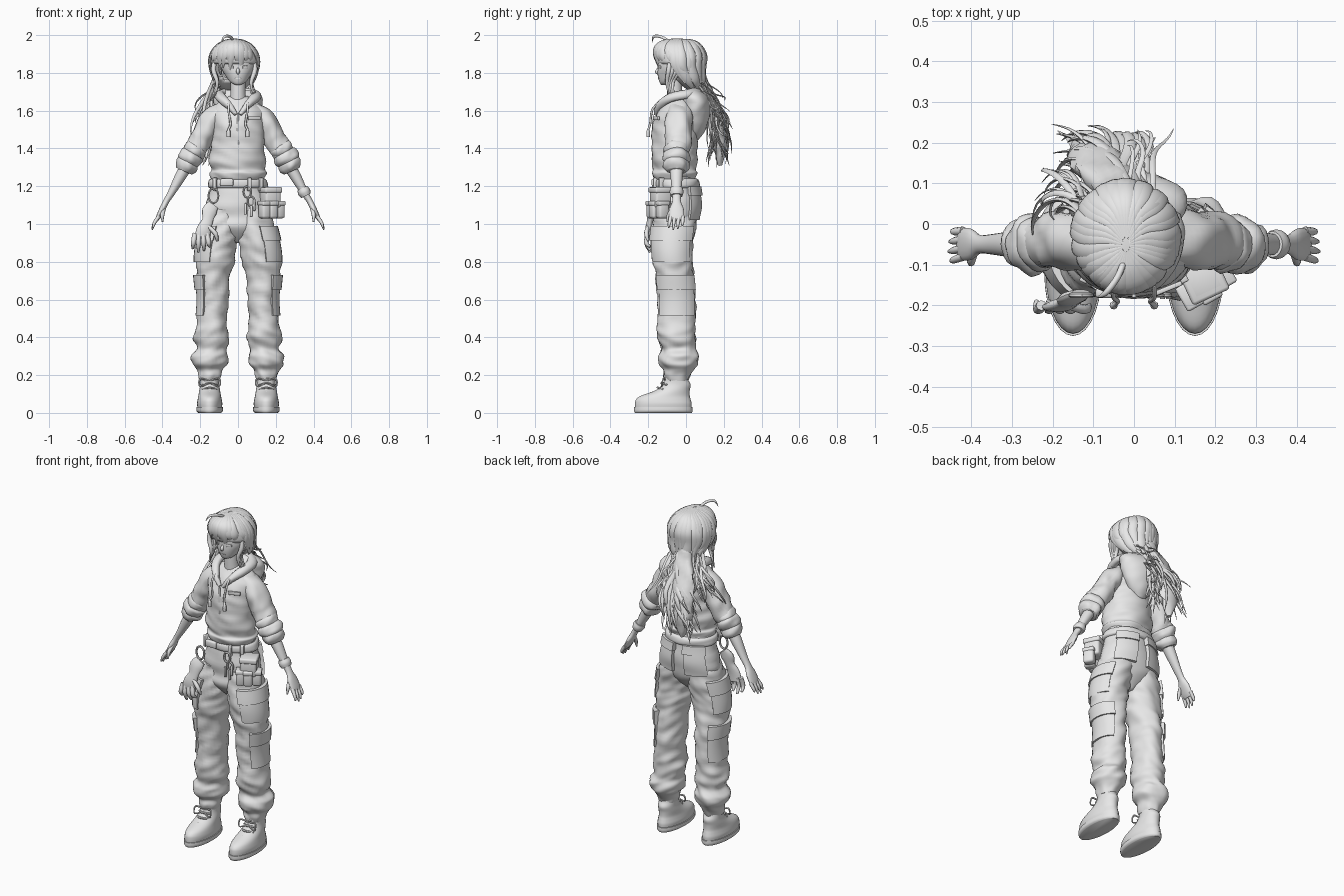
import bpy, bmesh, math, random
from mathutils import Vector, Matrix, noise

random.seed(4)
cube = bpy.data.objects.get("Cube")
if cube:
    bpy.data.objects.remove(cube, do_unlink=True)

grey = bpy.data.materials.new("plain_grey")
grey.use_nodes = True
tone = (.8, .8, .8, 1)
grey.diffuse_color = tone
grey.node_tree.nodes["Principled BSDF"].inputs["Base Color"].default_value = tone

# All modelling happens in hundredths of a unit; finish() scales down.
def finish(name, bm, angle=50):
    bmesh.ops.scale(bm, vec=Vector((.01, .01, .01)), verts=bm.verts)
    bmesh.ops.recalc_face_normals(bm, faces=bm.faces)
    mesh = bpy.data.meshes.new(name)
    bm.to_mesh(mesh)
    bm.free()
    mesh.materials.append(grey)
    mesh.shade_smooth()
    mesh.set_sharp_from_angle(angle=math.radians(angle))
    obj = bpy.data.objects.new(name, mesh)
    bpy.context.scene.collection.objects.link(obj)
    return obj

def dense(rows, steps):
    """Catmull-Rom refinement of rows (x, y, z, width radius, depth radius)."""
    out = []
    last = len(rows) - 1
    for i in range(last):
        a, b, c, d = (rows[max(0, min(last, i + k))] for k in (-1, 0, 1, 2))
        for j in range(steps):
            t = j / steps
            out.append([q + t / 2 * (r - p + t * (2*p - 5*q + 4*r - s + t * (3*(q - r) + s - p)))
                        for p, q, r, s in zip(a, b, c, d)])
    return out + [list(rows[-1])]

def skin(bm, rings):
    loops = [[bm.verts.new(p) for p in ring] for ring in rings]
    for low, high in zip(loops, loops[1:]):
        for i in range(len(low)):
            j = (i + 1) % len(low)
            bm.faces.new((low[i], low[j], high[j], high[i]))
    bm.faces.new(loops[0][::-1])
    bm.faces.new(loops[-1])

def sweep(bm, rows, seg=16, steps=4, follow=True, fold=0, side=1):
    rows = dense(rows, steps)
    rings, depth = [], Vector((0, 1, 0))
    for i, row in enumerate(rows):
        centre, a, b = Vector(row[:3]), max(row[3], .05), max(row[4], .05)
        tangent = Vector((0, 0, 1))
        if follow:
            tangent = Vector(rows[min(i + 1, len(rows) - 1)][:3]) - Vector(rows[max(i - 1, 0)][:3])
            tangent.normalize()
            if i == 0 and abs(tangent.z) < .5:
                depth = Vector((0, 0, 1))
            depth = (depth - tangent * depth.dot(tangent)).normalized()
        width = depth.cross(tangent)
        ring = []
        for k in range(seg):
            t = math.tau * k / seg
            c, s = math.cos(t), math.sin(t)
            n = noise.noise(Vector((c * 1.3 + side * 9, s * 1.3, row[2] * .22 + c)))
            p = centre + (width * a * c + depth * b * s) * (1 + fold * n)
            ring.append((p.x * side, p.y, p.z))
        rings.append(ring)
    skin(bm, rings)

def patch(bm, rows, start, end, low, high, off, side=1):
    """Raised cloth panel wrapped on part of a stacked body."""
    rings = []
    for x, y, z, a, b in dense(rows, 8):
        if low <= z <= high:
            angles = [math.radians(start + (end - start) * i / 10) for i in range(11)]
            outer = [(side * (x + (a + off) * math.cos(t)), y + (b + off) * math.sin(t), z) for t in angles]
            inner = [(side * (x + a * .85 * math.cos(t)), y + b * .85 * math.sin(t), z) for t in angles]
            rings.append(outer + inner[::-1])
    skin(bm, rings)

def box(bm, place, size, turn=0, bevel=.8):
    matrix = Matrix.Translation(place) @ Matrix.Rotation(math.radians(turn), 4, "Z") @ Matrix.Diagonal((*size, 1))
    verts = bmesh.ops.create_cube(bm, size=1, matrix=matrix)["verts"]
    edges = list({e for v in verts for e in v.link_edges})
    bmesh.ops.bevel(bm, geom=edges, offset=bevel, segments=2, affect="EDGES", profile=.5)

def solo(name, rows, **options):
    bm = bmesh.new()
    sweep(bm, rows, **options)
    return finish(name, bm)

# Trousers: pelvis and gathered legs
pelvis = [(0, -6, 90, 2, 4), (0, -6, 94, 9, 8), (0, -6, 99, 17, 11), (0, -5, 104, 18, 11),
          (0, -5, 110, 17, 12), (0, -5, 118, 15, 11), (0, -5, 125, 14, 10)]
leg = [(15, -5, 17, 5, 6), (15, -5, 20, 6, 7), (15, -4, 23, 7, 8), (15, -4, 26, 9, 10),
       (15, -4, 30, 9.5, 10.5), (14, -4, 34, 8, 9), (14, -5, 40, 9.5, 10), (14, -5, 47, 8, 10),
       (13, -5, 60, 8, 10), (13, -6, 73, 9, 10), (12, -7, 82, 10.5, 10.5), (11, -7, 90, 10.5, 11),
       (9, -6, 100, 10, 11), (8, -6, 108, 8, 10)]
solo("trouser_seat", pelvis, seg=32, follow=False, fold=.04)

for side, word in ((1, "left"), (-1, "right")):
    bm = bmesh.new()
    sweep(bm, leg, 32, 7, False, .14, side)
    finish(word + "_trouser_leg", bm)

    # Cargo pockets, each a bag with a thicker flap
    bm = bmesh.new()
    for low, high, start, end in ((79, 97, -75, 50), (50, 71, -55, 60)):
        patch(bm, leg, start, end, low, high, 1, side)
        patch(bm, leg, start - 3, end + 3, high - 6, high + 2, 1.8, side)
    patch(bm, pelvis, 35, 78, 102, 118, 1.8, side)
    patch(bm, pelvis, 33, 80, 114, 120, 2.6, side)
    finish(word + "_pockets", bm)

    # Boots with sole, ankle collar and laces
    bm = bmesh.new()
    sweep(bm, [(15, -12, 3, 6.5, 15), (15, -12, 5, 6.7, 15), (15, -12, 7, 6.4, 14.5), (15, -11, 9, 6, 13),
               (15, -7, 12, 5.5, 9), (15, -5, 15, 5, 7.5), (15, -5, 18, 5, 6), (15, -5, 22, 5, 6)],
          28, 4, False, 0, side)
    sweep(bm, [(15, -12, 0, 6, 15), (15, -12, 1, 7, 15.5), (15, -12, 3, 7, 15.5)], 28, 3, False, 0, side)
    for i in range(4):
        y, z = -17 + i * 2, 11 + i * 2.4
        sweep(bm, [(11, y + 3, z - 1, .5, .5), (15, y, z, .6, .6), (19, y + 3, z - 1, .5, .5)], 6, 4, True, 0, side)
    for tip in (10, 20):
        sweep(bm, [(15, -11, 17, .4, .4), (tip, -12, 18, .5, .5), (tip, -13, 14, .4, .4), (15, -12, 16, .4, .4)],
              6, 5, True, 0, side)
    finish(word + "_boot", bm)

    # Sleeve with rolled cuff
    bm = bmesh.new()
    sweep(bm, [(8, -4, 161, 4, 6), (13, -4, 156, 6, 7), (17, -4, 150, 6, 7), (20, -4, 144, 6, 7),
               (24, -5, 137, 6, 6)], 24, 6, True, .16, side)
    for i, size in enumerate((6, 6.6, 5.8)):
        x, z = 23 + i * 2.1, 139 - i * 4
        sweep(bm, [(x - 1.5, -5, z + 3, size - 1.5, size - 1), (x - .6, -5, z + 1.5, size, size + .5),
                   (x + .6, -5, z - 1, size, size + .5), (x + 1.5, -5, z - 3, size - 1.5, size - 1)],
              24, 4, True, .22, side)
    finish(word + "_sleeve", bm)

    # Forearm, palm, fingers and thumb
    bm = bmesh.new()
    sweep(bm, [(25, -5, 134, 3, 4), (30, -5, 126, 3, 3.3), (35, -5, 117, 2, 2.5), (38, -5, 112, 1.6, 2.3),
               (40, -5, 108, 1.6, 3.8), (42, -5, 104, 1.3, 4), (43, -5, 102, .8, 3.4)], 16, 4, True, 0, side)
    for i in range(4):
        y, reach = -8 + i * 2.1, (1, 0, .4, 2)[i]
        sweep(bm, [(42, y, 104, 1, 1.1), (44.3, y * 1.1, 100.5, .9, .9), (45.5 - reach / 2, y * 1.15, 97 + reach, .4, .4)],
              8, 4, True, 0, side)
    sweep(bm, [(39, -6, 109, 1, 1), (40, -9, 105, 1.1, 1.1), (40, -10, 101, .4, .4)], 8, 4, True, 0, side)
    finish(word + "_arm", bm)

solo("wristband", [(34, -5, 119, 2.8, 3.2), (35, -5, 117, 3.4, 3.7), (36, -5, 115, 2.8, 3.2)])

# Hooded top
solo("hoodie_body", [(0, -5, 122, 13, 10), (0, -6, 124, 14, 11), (0, -6, 127, 15, 12), (0, -6, 129, 14, 11),
                     (0, -6, 134, 15, 12), (0, -6, 142, 14, 12), (0, -6, 150, 14, 12), (0, -5, 157, 15, 11),
                     (0, -4, 162, 13, 9), (0, -4, 166, 8, 6), (0, -4, 168, 4, 4)],
     seg=40, steps=6, follow=False, fold=.09)
solo("hood_back", [(0, 4, 144, 2, 2), (0, 5, 149, 7, 5), (0, 5, 156, 11, 7), (0, 5, 163, 13, 8),
                   (0, 4, 168, 12, 7), (0, 3, 171, 8, 4)], seg=28, follow=False, fold=.08)
half = [(1, -16, 158, 1, 1), (5, -14, 163, 2, 2), (9, -8, 167, 2.6, 2.2), (9, 1, 169, 3, 2)]
solo("hood_collar", half + [(0, 6, 170, 3, 2)] + [(-x, y, z, a, b) for x, y, z, a, b in half[::-1]],
     seg=12, fold=.2)

# Drawstrings, chest pocket and zip
bm = bmesh.new()
for side in (1, -1):
    sweep(bm, [(5, -15, 164, .6, .6), (5, -18, 160, .6, .6), (4, -19, 153, .6, .6), (5, -20, 150, .6, .6),
               (5, -20, 149, 1, 1), (5, -20, 146, 1, 1)], 8, 4, True, 0, side)
box(bm, (8.5, -15.8, 156), (7, 1.2, 2), 22, .3)
box(bm, (0, -17.6, 150), (1, 1, 16), 0, .2)
finish("hoodie_trim", bm)

# Belt with buckle and hanging gear
bm = bmesh.new()
sweep(bm, [(0, -5, 119, 15, 11), (0, -5, 120, 16, 12), (0, -5, 123, 15.5, 12), (0, -5, 124, 14, 11)],
      32, 3, False, .06)
box(bm, (-6, -17, 122), (7, 2.5, 4))
for x in (-12, 6, 12):
    box(bm, (x, -13 - (x == 6) * 3, 121), (2, 3, 7), x * 2, .4)
finish("belt", bm)

bm = bmesh.new()
box(bm, (17, -13.5, 114), (9, 9, 11), 25, 1.2)
box(bm, (17, -13.5, 118), (10, 10, 3), 25)
for x, y in ((14, -17.5), (18, -16), (21.5, -12.5)):
    box(bm, (x, y, 107.5), (5, 6, 9), 30, 1.2)
    box(bm, (x, y, 111), (5.4, 6.6, 2.4), 30, .6)
finish("hip_pouch", bm)

bm = bmesh.new()
for x, z, r in ((-13, 115, 2.6), (5, 117, 2), (7, 112, 1.8)):
    loop = [(x + r * math.sin(t * .8), -17.5, z + 1.5 * r * math.cos(t * .8), .6, .6) for t in range(9)]
    sweep(bm, loop, 6, 3)
for x, z in ((4, 108), (7, 107), (8.5, 110)):
    box(bm, (x, -18, z), (1.3, 1, 6), 0, .3)
finish("clips_and_keys", bm)

# Spare glove hanging from the belt
bm = bmesh.new()
sweep(bm, [(-13, -17, 110, 3, 1), (-15, -18, 107, 4, 1.6), (-16, -19, 102, 3, 1.6), (-18, -20, 97, 4, 1.6),
           (-19, -20, 92, 3.8, 1.3)], 16, 4, True, .1)
for x, z in ((-24, 87), (-21, 85), (-18, 86), (-15, 88)):
    sweep(bm, [(x * .7 - 6, -20, 95, 1.3, 1.3), (x * .9 - 2, -21, 90, 1.3, 1.2), (x, -19, z, .6, .6)], 8)
sweep(bm, [(-16, -20, 99, 1, 1), (-12, -21, 95, 1.2, 1.2), (-11, -20, 91, .6, .6)], 8)
finish("spare_glove", bm)

# Head, neck and face
solo("neck", [(0, -5, 163, 5, 5), (0, -6, 169, 4, 4), (0, -6, 178, 4, 4)])
bm = bmesh.new()
sweep(bm, [(0, -12, 173.6, 1, 1), (0, -10, 175, 4, 4), (0, -7, 179, 7, 8), (0, -6, 183, 9, 9),
           (0, -5, 188, 9, 10), (0, -4, 193, 8, 9), (0, -4, 195, 3, 4)], 28, 4, False)
sweep(bm, [(0, -14, 183, .6, .6), (0, -15.4, 180.5, 1, 1), (0, -14, 179.5, .5, .5)], 8)
box(bm, (0, -14.3, 177), (3, .8, .5), 0, .1)
for side in (1, -1):
    box(bm, (side * 3.8, -13.9, 183), (3, 1, 1.6), side * 25, .3)
    sweep(bm, [(9, -4, 179, .5, 1), (9.5, -4, 182, 1, 2), (9.5, -4, 185, .6, 1.4)], 10, 4, True, 0, side)
finish("head", bm)

# Hair cap, open around the face
cap = [(-3, 5, 171, 6, 4), (-2, 2, 176, 10, 8), (-2, -2, 183, 12.5, 12), (-2, -3, 189, 12.5, 13.5),
       (-2, -4, 194, 9.5, 12), (-2, -4, 197, 5, 8), (-2, -5, 198, 1, 2)]
bm = bmesh.new()
sweep(bm, cap, 40, 4, False, .05)
face_area = [f for f in bm.faces if f.calc_center_median().y < -5 and f.calc_center_median().z < 185]
bmesh.ops.delete(bm, geom=face_area, context="FACES")
shell = finish("hair_cap", bm)
shell.modifiers.new("thickness", "SOLIDIFY").thickness = .008

# Flat locks lying over the cap; those in front form the fringe
bm = bmesh.new()
u = random.uniform
for i in range(34):
    t = math.tau * i / 34
    stop = 2 if math.sin(t) < -.3 else random.choice((0, 1, 1))
    lean, path = u(-.3, .3), []
    chain = cap[stop:][::-1]
    for k, (x, y, z, a, b) in enumerate(chain):
        w = t + lean * k / len(chain)
        size = min(1, .2 + k * .4)
        path.append((x + a * math.cos(w), y + b * math.sin(w), z, 2.3 * size, .8 * size))
    path[-1] = (*path[-1][:2], path[-1][2] - u(-2, 2), .3, .2)
    sweep(bm, path, 8)
for side, x in ((1, 9), (-1, 13)):
    for i in range(4):
        sweep(bm, [(x - 2, -8 + i * 2, 190, 1, 1), (x, -9 + i * 2, 182, 1.3, 1.3), (x - 2, -10 + i, 175, 1, 1),
                   (x + i - 1, -9 + i, 168 - i, .2, .2)], 8, 4, True, 0, side)
sweep(bm, [(-2, -8, 196, .8, .8), (-4, -13, 199, .8, .8), (-7, -17, 199.2, .7, .7), (-9, -18, 196, .1, .1)], 8)
finish("hair_locks", bm)

# Long loose tail with curling strands and stray wisps
bm = bmesh.new()
sweep(bm, [(-3, 6, 178, 5, 4), (-5, 10, 170, 6, 4), (-8, 14, 160, 7, 4), (-9, 17, 149, 7, 4),
           (-10, 18, 139, 5, 3), (-10, 18, 131, 1, 1)], 20, 5, True, .3)
def strand(start, end, radius, curl):
    path, phase, turns = [], u(0, math.tau), u(3, 7)
    for i in range(9):
        f = i / 8
        p = Vector(start).lerp(Vector(end), f)
        w = phase + turns * f
        p += Vector((math.cos(w), math.sin(w), .6 * math.sin(w))) * curl * f
        p.y += 3 * math.sin(math.pi * f)
        r = radius * (1 - f ** 3 * .9)
        path.append((*p, r * 1.4, r * .8))
    sweep(bm, path, 6, 3)
for i in range(44):
    strand((u(-9, 3), u(6, 10), u(168, 178)), (u(-20, 3), u(12, 23), u(130, 150)), u(.7, 1.4), u(1, 3.5))
for i in range(16):
    strand((u(-13, -9), u(0, 7), u(170, 178)), (u(-27, -15), u(0, 18), u(145, 162)), u(.5, .9), u(2, 4))
for i in range(7):
    strand((u(-5, 5), 8, u(168, 178)), (u(-3, 11), u(17, 24), u(145, 165)), u(.4, .8), u(2, 4))
finish("hair_tail", bm)
